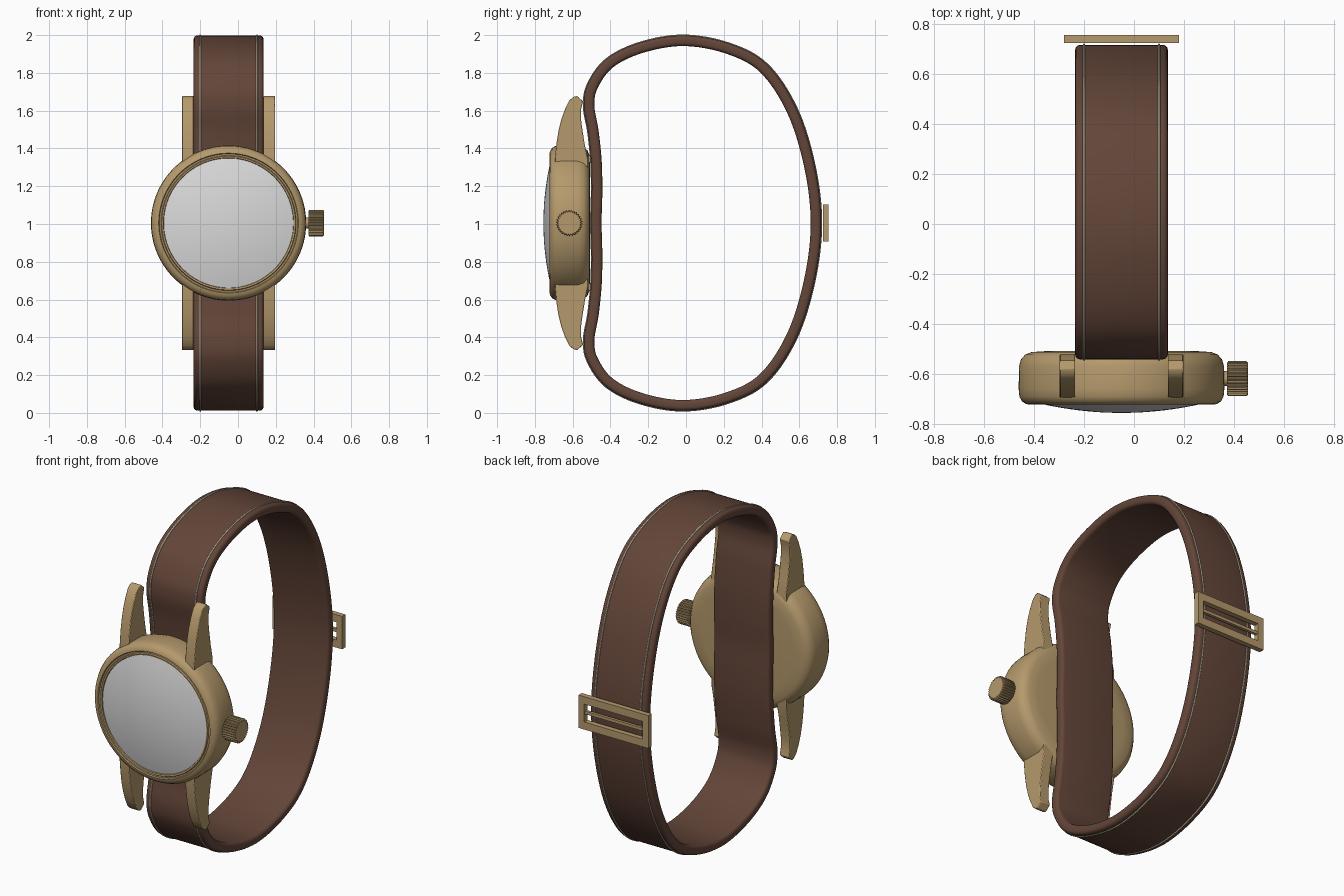
import bpy, bmesh, math
from mathutils import Vector

if "Cube" in bpy.data.objects:
    bpy.data.objects.remove(bpy.data.objects["Cube"])

CX, CZ = -0.05, 1.005      # centre of the dial
TAU = 2 * math.pi


def material(name, rgb):
    m = bpy.data.materials.new(name)
    m.use_nodes = True
    m.diffuse_color = (*rgb, 1)
    bsdf = m.node_tree.nodes["Principled BSDF"]
    bsdf.inputs["Base Color"].default_value = (*rgb, 1)
    bsdf.inputs["Roughness"].default_value = 0.6
    return m


brass = material("brass", (0.46, 0.32, 0.15))
leather = material("brown leather", (0.125, 0.06, 0.04))
thread = material("pale thread", (0.42, 0.38, 0.28))
glass = material("pale glass", (0.70, 0.70, 0.70))


def finish(name, bm, mat, angle=35):
    bmesh.ops.recalc_face_normals(bm, faces=bm.faces)
    mesh = bpy.data.meshes.new(name)
    bm.to_mesh(mesh)
    bm.free()
    mesh.materials.append(mat)
    ob = bpy.data.objects.new(name, mesh)
    bpy.context.collection.objects.link(ob)
    bpy.ops.object.select_all(action="DESELECT")
    ob.select_set(True)
    bpy.context.view_layer.objects.active = ob
    bpy.ops.object.shade_smooth_by_angle(angle=math.radians(angle))
    return ob


def loft(name, rings, mat, loop=False, angle=35):
    """Skin a list of rings; loop joins the last to the first, otherwise cap."""
    bm = bmesh.new()
    rows = [[bm.verts.new(p) for p in ring] for ring in rings]
    n = len(rows[0])
    pairs = list(zip(rows, rows[1:])) + ([(rows[-1], rows[0])] if loop else [])
    for a, b in pairs:
        for i in range(n):
            j = (i + 1) % n
            bm.faces.new((a[i], a[j], b[j], b[i]))
    if not loop:
        bm.faces.new(rows[0])
        bm.faces.new(rows[-1])
    return finish(name, bm, mat, angle)


def lathe(name, profile, mat, segments=96):
    """Turn (radius, y) pairs around the dial axis."""
    rings = [[(CX + r * math.cos(TAU * i / segments), y,
               CZ + r * math.sin(TAU * i / segments)) for i in range(segments)]
             for r, y in profile]
    return loft(name, rings, mat)


def box(bm, x0, x1, y0, y1, z0, z1):
    verts = bmesh.ops.create_cube(bm, size=1)["verts"]
    for v in verts:
        v.co = (x0 if v.co.x < 0 else x1, y0 if v.co.y < 0 else y1,
                z0 if v.co.z < 0 else z1)


# Case with a rounded rim and a stepped bezel
lathe("case", [(0.30, -0.508), (0.36, -0.512), (0.385, -0.522), (0.402, -0.542),
               (0.41, -0.57), (0.411, -0.66), (0.408, -0.69), (0.398, -0.709),
               (0.382, -0.719), (0.37, -0.722), (0.366, -0.716), (0.358, -0.716),
               (0.354, -0.722), (0.345, -0.72), (0.341, -0.70)], brass)

# Domed crystal
dome = [(0.342, -0.70)]
for k in range(13):
    r = 0.342 * (1 - k / 12) + 0.001
    dome.append((r, -0.755 + 0.041 * (r / 0.342) ** 2))
lathe("crystal", dome, glass)

# Four lugs: curved side profile, mirrored up and down, left and right
LUG = [(-0.692, 0.20), (-0.694, 0.34), (-0.686, 0.42), (-0.675, 0.49), (-0.66, 0.55),
       (-0.64, 0.605), (-0.617, 0.65), (-0.597, 0.667), (-0.578, 0.673),
       (-0.545, 0.645), (-0.556, 0.60), (-0.556, 0.55), (-0.548, 0.49),
       (-0.535, 0.41), (-0.52, 0.34), (-0.52, 0.20)]
for side, sx in (("right", -1), ("left", 1)):
    for end, sz in (("upper", 1), ("lower", -1)):
        lug = loft(f"{end}_{side}_lug",
                   [[(CX + sx * x, y, CZ + sz * h) for y, h in LUG]
                    for x in (0.185, 0.247)], brass, angle=25)
        bev = lug.modifiers.new("soft edges", "BEVEL")
        bev.width = 0.004
        bev.segments = 2
        bev.limit_method = "ANGLE"
        bev.angle_limit = math.radians(50)

# Winding stem and knurled crown
def crown_ring(x, r, depth, teeth=30):
    ring = []
    for i in range(teeth * 4):
        a = TAU * i / (teeth * 4)
        rr = r - (depth if i % 4 < 2 else 0)
        ring.append((x, -0.618 + rr * math.cos(a), CZ + rr * math.sin(a)))
    return ring


loft("crown_stem", [crown_ring(x, 0.03, 0) for x in (0.34, 0.385)], brass)
loft("crown", [crown_ring(x, r, 0.006) for x, r in
               ((0.372, 0.064), (0.377, 0.07), (0.45, 0.07), (0.456, 0.064))], brass)

# Strap path: upper half of the outer outline, mirrored, as a closed spline
half = [(-0.503, 0.0), (-0.499, 0.16), (-0.502, 0.32), (-0.518, 0.48), (-0.541, 0.62),
        (-0.52, 0.735), (-0.425, 0.865), (-0.25, 0.953), (-0.015, 0.993),
        (0.23, 0.95), (0.43, 0.84), (0.585, 0.61), (0.68, 0.31), (0.716, 0.0)]
knots = [Vector((0, y, CZ + h)) for y, h in half]
knots += [Vector((0, y, CZ - h)) for y, h in half[-2:0:-1]]
path = []
for i in range(len(knots)):
    a, b, c, d = (knots[(i + k) % len(knots)] for k in (-1, 0, 1, 2))
    for s in range(8):
        t = s / 8
        path.append(0.5 * (2 * b + (c - a) * t + (2 * a - 5 * b + 4 * c - d) * t ** 2
                           + (3 * b - a - 3 * c + d) * t ** 3))


def sweep(name, section, mat):
    """Carry an (x, outward offset) section around the strap path."""
    rings = []
    for i, p in enumerate(path):
        t = (path[(i + 1) % len(path)] - path[i - 1]).normalized()
        out = Vector((0, -t.z, t.y))
        rings.append([p + out * n + Vector((x, 0, 0)) for x, n in section])
    return loft(name, rings, mat, loop=True, angle=60)


# Strap band with rounded edges
W, T, R = 0.185, 0.056, 0.02
section = []
for q, (sx, n) in enumerate(((1, -R), (-1, -R), (-1, R - T), (1, R - T))):
    for k in range(5):
        a = math.pi / 2 * (q + k / 4)
        section.append((CX + sx * (W - R) + R * math.cos(a), n + R * math.sin(a)))
sweep("strap", section, leather)

# Stitch lines along both edges
for side, sx in (("right", -1), ("left", 1)):
    sweep(f"{side}_stitching",
          [(CX + sx * 0.15 + 0.005 * math.cos(TAU * k / 8),
            0.005 * math.sin(TAU * k / 8)) for k in range(8)], thread)

# Buckle: flat frame with a centre bar
bm = bmesh.new()
Y0, Y1 = 0.724, 0.755
for s in (-1, 1):
    box(bm, *sorted((CX + s * 0.193, CX + s * 0.23)), Y0, Y1, CZ - 0.098, CZ + 0.098)
    box(bm, CX - 0.193, CX + 0.193, Y0, Y1, *sorted((CZ + s * 0.053, CZ + s * 0.098)))
box(bm, CX - 0.193, CX + 0.193, Y0 + 0.006, Y1 - 0.008, CZ - 0.009, CZ + 0.009)
finish("buckle", bm, brass)
